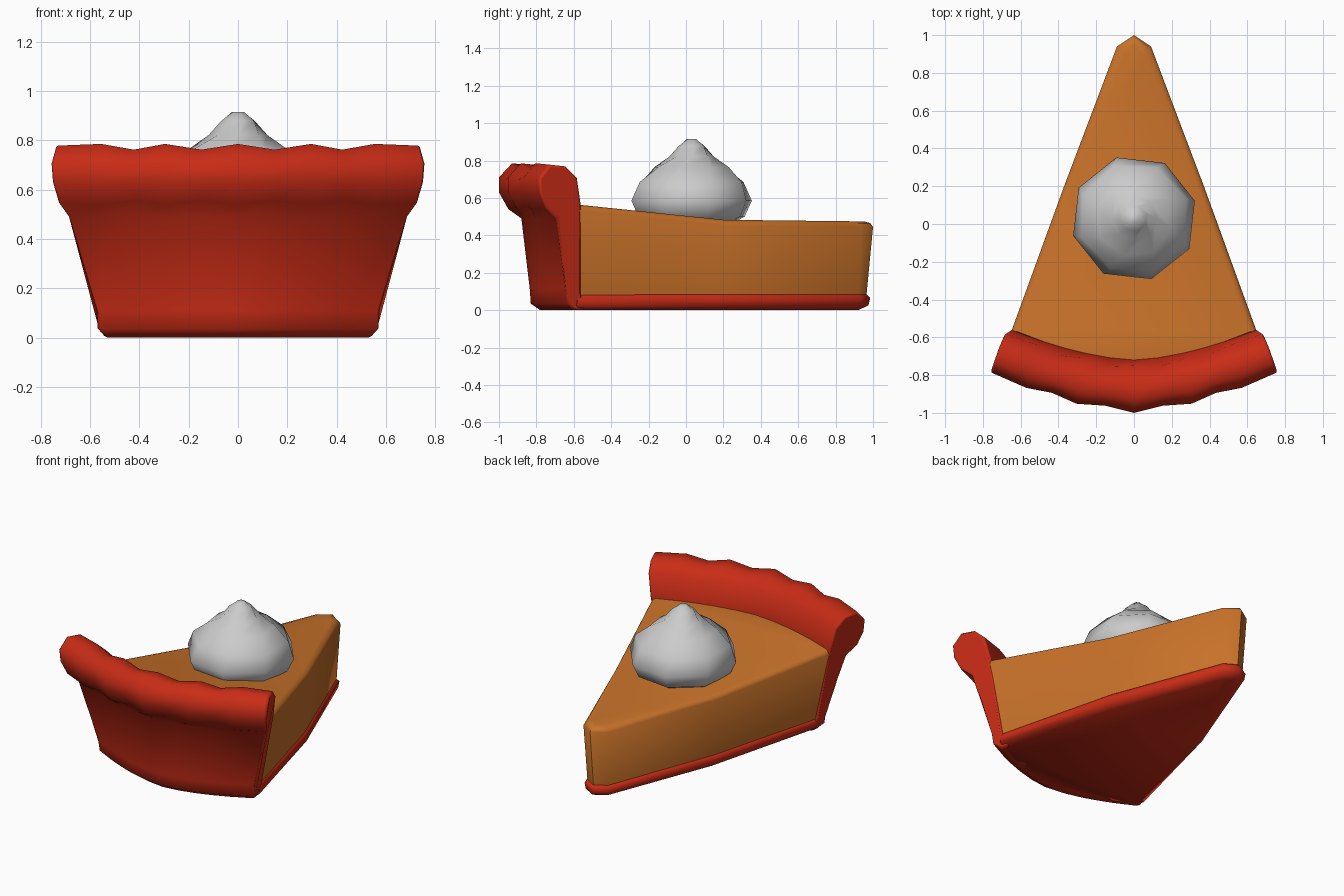
import bpy, bmesh, math

if "Cube" in bpy.data.objects:
    bpy.data.objects.remove(bpy.data.objects["Cube"])

STATIONS = [-1, -.75, -.57, -.4, -.2, 0, .2, .4, .57, .75, 1]


def material(name, rgb):
    m = bpy.data.materials.new(name)
    m.diffuse_color = (*rgb, 1)
    m.use_nodes = True
    m.node_tree.nodes["Principled BSDF"].inputs["Base Color"].default_value = m.diffuse_color
    return m


def finish(name, verts, faces, mat=None, angle=40, bevel=0):
    me = bpy.data.meshes.new(name)
    me.from_pydata(verts, [], faces)
    bm = bmesh.new()
    bm.from_mesh(me)
    bmesh.ops.recalc_face_normals(bm, faces=bm.faces)
    bm.to_mesh(me)
    bm.free()
    ob = bpy.data.objects.new(name, me)
    bpy.context.collection.objects.link(ob)
    if mat:
        me.materials.append(mat)
    if bevel:
        b = ob.modifiers.new("bevel", 'BEVEL')
        b.width, b.segments = bevel, 2
        b.limit_method, b.angle_limit = 'ANGLE', math.radians(65)
    bpy.ops.object.select_all(action='DESELECT')
    ob.select_set(True)
    bpy.context.view_layer.objects.active = ob
    bpy.ops.object.shade_smooth_by_angle(angle=math.radians(angle))
    return ob


def arc(t, xc, yc, yb):
    """Point on the curved back edge; t runs from corner to corner."""
    return xc * t, yb + (yc - yb) * abs(t) ** 1.6


def skin(rings, close_loop=True):
    n = len(rings[0])
    m = n if close_loop else n - 1
    return [(a * n + i, a * n + (i + 1) % n, (a + 1) * n + (i + 1) % n, (a + 1) * n + i)
            for a in range(len(rings) - 1) for i in range(m)]


def wedge(name, levels, mat, angle):
    """Loft slice outlines; level = tip y, shoulder, middle, corner, back y, z at each."""
    rings = []
    for tip, (sx, sy), (mx, my), (cx, cy), back, z in levels:
        zt, zm, zb = z
        right = [(sx, sy, zt), (mx, my, zm)]
        left = [(-x, y, h) for x, y, h in reversed(right)]
        rings.append([(0, tip, zt)] + right
                     + [(*arc(-t, cx, cy, back), zb) for t in STATIONS] + left)
    n = len(rings[0])
    faces = skin(rings)
    for o in (0, (len(rings) - 1) * n):
        faces += [(o, o + 1, o + n - 1), (o + 1, o + 2, o + n - 2, o + n - 1),
                  (o + 2, o + 3, o + n - 3, o + n - 2),
                  tuple(range(o + 3, o + n - 2))]
    finish(name, sum(rings, []), faces, mat, angle)


red = material("crust_red", (.58, .025, .008))
orange = material("filling_orange", (.57, .165, .022))

# Bottom crust
wedge("bottom_crust", [
    (.92, (.05, .88), (.32, .19), (.52, -.58), -.76, (0, 0, 0)),
    (.975, (.08, .93), (.36, .2), (.56, -.58), -.76, (.025, .025, .025)),
    (.985, (.085, .935), (.365, .2), (.562, -.58), -.76, (.065, .065, .065)),
    (.965, (.075, .92), (.35, .2), (.55, -.58), -.76, (.085, .085, .085)),
], red, 60)

# Filling
wedge("filling", [
    (.965, (.075, .92), (.35, .2), (.55, -.57), -.73, (.08, .08, .08)),
    (1.0, (.09, .94), (.37, .2), (.65, -.57), -.73, (.445, .455, .535)),
    (.985, (.08, .925), (.36, .2), (.64, -.57), -.73, (.465, .473, .553)),
    (.95, (.06, .89), (.335, .2), (.615, -.57), -.73, (.475, .483, .563)),
], orange, 50)

# Back crust: wall with fluted rim. Profile = corner x, corner y, centre y, z, in rim
profile = [
    (.535, -.60, -.78, 0, 0), (.575, -.63, -.83, .035, 0), (.578, -.64, -.835, .11, 0),
    (.69, -.69, -.88, .49, 0), (.73, -.75, -.95, .54, 1), (.755, -.785, -1.0, .63, 1),
    (.76, -.79, -1.0, .71, 1), (.74, -.73, -.93, .785, 1), (.71, -.64, -.83, .775, 1),
    (.685, -.575, -.75, .71, 1), (.655, -.56, -.72, .57, 0), (.562, -.56, -.72, .09, 0),
    (.53, -.54, -.70, 0, 0)]
rings = []
for i, t in enumerate(STATIONS):
    s = .93 if abs(t) == 1 else (1 if i % 2 else .84)
    ring = []
    for xc, yc, yb, z, rim in profile:
        x, y = arc(t, xc, yc, yb)
        if rim:
            if i in (0, len(STATIONS) - 1):
                s = .95
            else:
                s = 1 if (i - 5) % 2 == 0 else .84
            cy = arc(t, .71, -.68, -.86)[1]
            y, z = cy + (y - cy) * s, .64 + (z - .64) * s
        ring.append((x, y, z))
    rings.append(ring)
n = len(profile)
faces = skin(rings) + [tuple(range(n)), tuple(range((len(rings) - 1) * n, len(rings) * n))]
finish("back_crust", sum(rings, []), faces, red, 60, .012)

# Whipped cream: eight-sided dollop, twisting towards the peak
dollop = [(.22, .46, 16), (.295, .50, 16), (.335, .585, 16), (.295, .685, 20),
          (.205, .765, 30), (.12, .82, 46), (.07, .88, 64), (.025, .915, 80)]
rings = [[(r * math.cos(math.radians(a + k * 45)),
           .03 + r * math.sin(math.radians(a + k * 45)), z) for k in range(8)]
         for r, z, a in dollop]
last = (len(rings) - 1) * 8
finish("whipped_cream", sum(rings, []),
       skin(rings) + [tuple(range(8)), tuple(range(last, last + 8))], None, 60)
